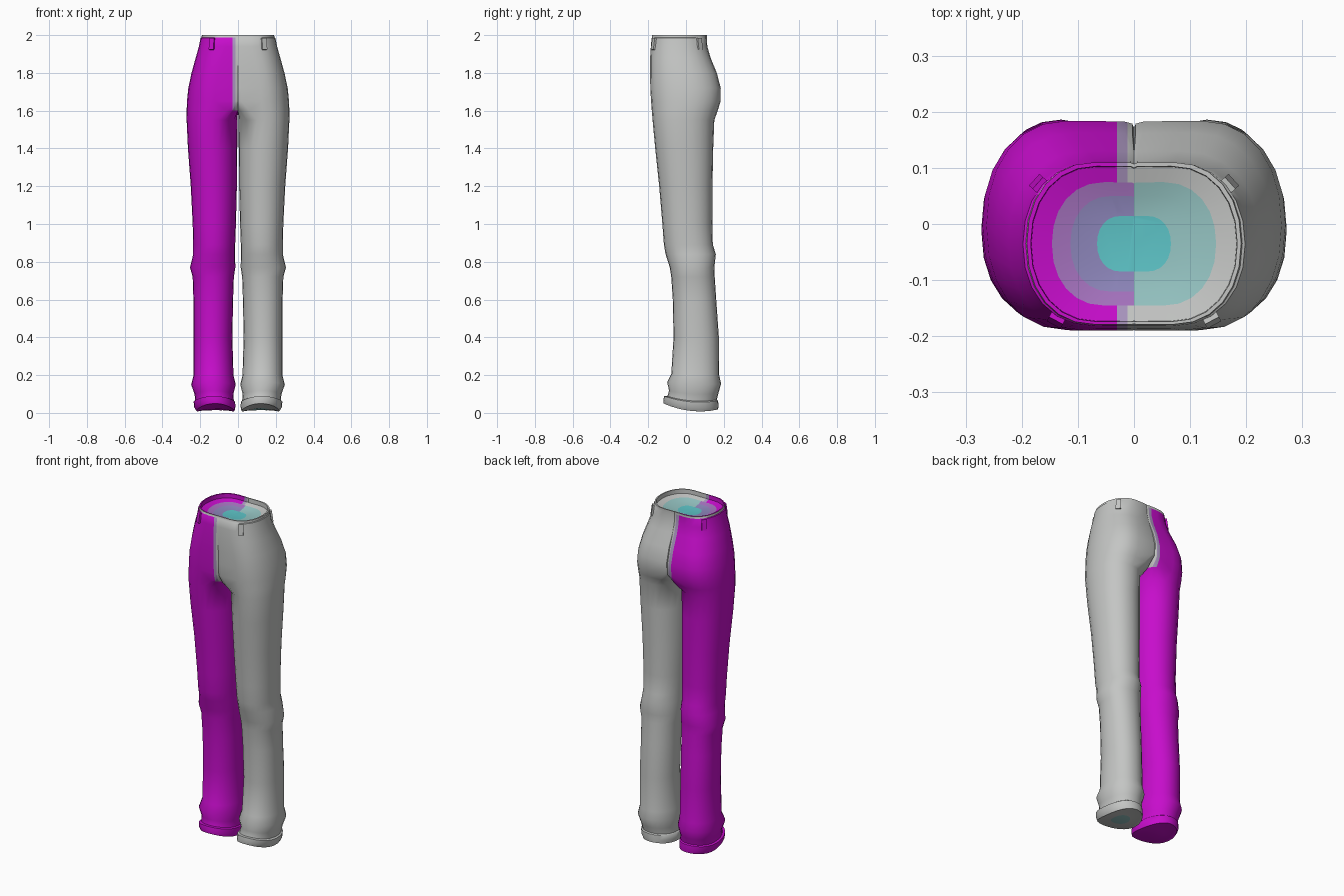
import bpy, bmesh, math
from mathutils import Matrix

cube = bpy.data.objects.get("Cube")
if cube:
    bpy.data.objects.remove(cube, do_unlink=True)


def make_material(name, colour):
    mat = bpy.data.materials.new(name)
    mat.use_nodes = True
    rgba = (*colour, 1)
    mat.diffuse_color = rgba
    mat.node_tree.nodes["Principled BSDF"].inputs["Base Color"].default_value = rgba
    return mat


PALETTE = {
    "grey": (0.55, 0.56, 0.55),
    "magenta": (0.57, 0.004, 0.6),
    "lilac_seam": (0.4, 0.3, 0.52),
    "teal": (0.11, 0.55, 0.57),
    "pale_teal": (0.3, 0.55, 0.54),
    "purple": (0.38, 0.17, 0.52),
    "blue_lilac": (0.27, 0.24, 0.5),
}
MATERIALS = [make_material(n, c) for n, c in PALETTE.items()]
INDEX = {n: i for i, n in enumerate(PALETTE)}

SIDES = 24
CROTCH = 1.6
SEAM = (-0.03, -0.012)

# Leg rings, bottom to top: height, inner x, outer x, front y, back y
LEG = [
    (0.016, 0.075, 0.165, -0.03, 0.09),
    (0.014, 0.03, 0.21, -0.105, 0.16),
    (0.01, 0.018, 0.22, -0.118, 0.17),
    (0.03, 0.014, 0.232, -0.12, 0.172),
    (0.058, 0.015, 0.235, -0.116, 0.17),
    (0.064, 0.022, 0.226, -0.098, 0.163),
    (0.1, 0.025, 0.23, -0.09, 0.172),
    (0.15, 0.012, 0.248, -0.1, 0.186),
    (0.2, 0.024, 0.235, -0.078, 0.175),
    (0.4, 0.03, 0.235, -0.066, 0.174),
    (0.6, 0.026, 0.236, -0.07, 0.16),
    (0.72, 0.022, 0.24, -0.078, 0.152),
    (0.77, 0.014, 0.254, -0.086, 0.15),
    (0.84, 0.016, 0.237, -0.108, 0.158),
    (0.89, 0.015, 0.237, -0.117, 0.142),
    (1.0, 0.011, 0.24, -0.125, 0.139),
    (1.2, 0.006, 0.25, -0.142, 0.14),
    (1.4, 0.004, 0.265, -0.163, 0.144),
    (1.55, 0.003, 0.272, -0.177, 0.15),
]
# Hip rings: height, centre of the curve, outer x, front y, back y
HIPS = [
    (1.6, 0.13, 0.272, -0.181, 0.168),
    (1.65, 0.125, 0.27, -0.185, 0.183),
    (1.72, 0.12, 0.263, -0.189, 0.184),
    (1.8, 0.105, 0.246, -0.19, 0.163),
    (1.88, 0.085, 0.224, -0.19, 0.13),
    (1.94, 0.07, 0.207, -0.186, 0.113),
    (1.985, 0.07, 0.198, -0.182, 0.11),
    (1.987, 0.07, 0.193, -0.18, 0.11),
    (2.0, 0.07, 0.191, -0.179, 0.11),
    (2.0, 0.066, 0.184, -0.174, 0.103),
    (1.975, 0.066, 0.183, -0.173, 0.102),
]
# Inner lining steps: scale, height, (right side colour, left side colour)
LINING = [
    (0.8, 1.967, ("magenta", "grey")),
    (0.62, 1.96, ("purple", "pale_teal")),
    (0.36, 1.953, ("blue_lilac", "pale_teal")),
]


def ring(z, inner, centre, outer, front, back, square):
    """Closed section; the inner half gets squarer and is clipped at x = 0."""
    yc, ry = (front + back) / 2, (back - front) / 2
    points = []
    for i in range(SIDES):
        t = math.tau * i / SIDES
        c, s = math.cos(t), math.sin(t)
        if c >= 0:
            x, power = centre + (outer - centre) * c ** 0.92, 0.92
        else:
            reach = (centre - inner) * (1 + 0.15 * (1 - square))
            x = centre - reach * abs(c) ** square
            power = square if s > 0 else square ** 1.8
        y = yc + ry * math.copysign(abs(s) ** power, s)
        # hems dip in the middle and rise at the front
        u = (y - 0.03) / 0.145
        bend = max(0, 1 - z / 0.25)
        points.append((max(x, 0), y, z + bend * (0.025 * u * u - 0.015 * u)))
    return points


def trouser_rings():
    rings = [ring(z, a, (a + b) / 2, b, f, k, 1) for z, a, b, f, k in LEG]
    for z, c, o, f, k in HIPS:
        square = 0.5 if z == CROTCH else 0.2 if z < 1.85 else 0.15
        rings.append(ring(z, 0, c, o, f, k, square))
    rim = rings[-1]
    for scale, z, _ in LINING:
        rings.append([(x * scale, -0.035 + (y + 0.035) * scale, z) for x, y, _ in rim])
    return rings


def add_side(bm, sign):
    """Loft one leg with its half of the hips and lining."""
    rings = trouser_rings()
    loops = [[bm.verts.new((sign * x, y, z)) for x, y, z in r] for r in rings]
    first_lining = len(LEG) + len(HIPS)
    side = 0 if sign < 0 else 1
    base = ("magenta", "grey")[side]

    def add_face(verts, colour):
        if all(abs(v.co.x) < 1e-5 for v in verts):
            return
        face = bm.faces.new(verts if sign > 0 else verts[::-1])
        face.material_index = INDEX[colour]
        face.smooth = True

    for j in range(len(loops) - 1):
        a, b = loops[j], loops[j + 1]
        colour = base
        if j + 1 >= first_lining:
            colour = LINING[j + 1 - first_lining][2][side]
        elif j == len(LEG) + 7:
            colour = "grey"
        elif j == 0 and side:
            colour = "grey"
        for i in range(SIDES):
            n = (i + 1) % SIDES
            add_face([a[i], a[n], b[n], b[i]], colour)
    add_face(loops[0][::-1], ("magenta", "pale_teal")[side])
    add_face(loops[-1], "teal")


def finish(name, bm):
    mesh = bpy.data.meshes.new(name)
    bm.to_mesh(mesh)
    bm.free()
    for mat in MATERIALS:
        mesh.materials.append(mat)
    obj = bpy.data.objects.new(name, mesh)
    bpy.context.collection.objects.link(obj)
    return obj


# Trousers: two mirrored halves welded along the middle
bm = bmesh.new()
for sign in (1, -1):
    add_side(bm, sign)
bmesh.ops.remove_doubles(bm, verts=bm.verts[:], dist=1e-4)

# Off-centre seam strip cut into the hips
for x in SEAM:
    faces = [f for f in bm.faces if f.calc_center_median().z > CROTCH]
    edges = {e for f in faces for e in f.edges}
    verts = {v for f in faces for v in f.verts}
    bmesh.ops.bisect_plane(bm, geom=faces + list(edges) + list(verts), dist=1e-5,
                           plane_co=(x, 0, 0), plane_no=(1, 0, 0))
for f in bm.faces:
    c = f.calc_center_median()
    if c.z > CROTCH and f.material_index == INDEX["magenta"] and c.x > SEAM[0]:
        f.material_index = INDEX["lilac_seam" if c.x < SEAM[1] else "grey"]
trousers = finish("trousers", bm)
bpy.context.view_layer.objects.active = trousers
trousers.select_set(True)
bpy.ops.object.shade_smooth_by_angle(angle=math.radians(42))
trousers.select_set(False)

# Belt loops
for place, x, y, angle in (("front", 0.137, -0.168, -62), ("back", 0.168, 0.07, 42)):
    for side, sign in (("left", 1), ("right", -1)):
        bm = bmesh.new()
        bmesh.ops.create_cube(bm, size=1)
        turn = math.radians(angle if sign > 0 else 180 - angle)
        bmesh.ops.transform(bm, verts=bm.verts[:], matrix=(
            Matrix.Translation((sign * x, y, 1.953))
            @ Matrix.Rotation(turn, 4, "Z")
            @ Matrix.Rotation(math.radians(-8), 4, "Y")
            @ Matrix.Diagonal((0.018, 0.028, 0.062, 1))))
        for f in bm.faces:
            f.material_index = INDEX["grey" if sign > 0 else "magenta"]
        finish(f"{place}_belt_loop_{side}", bm)
